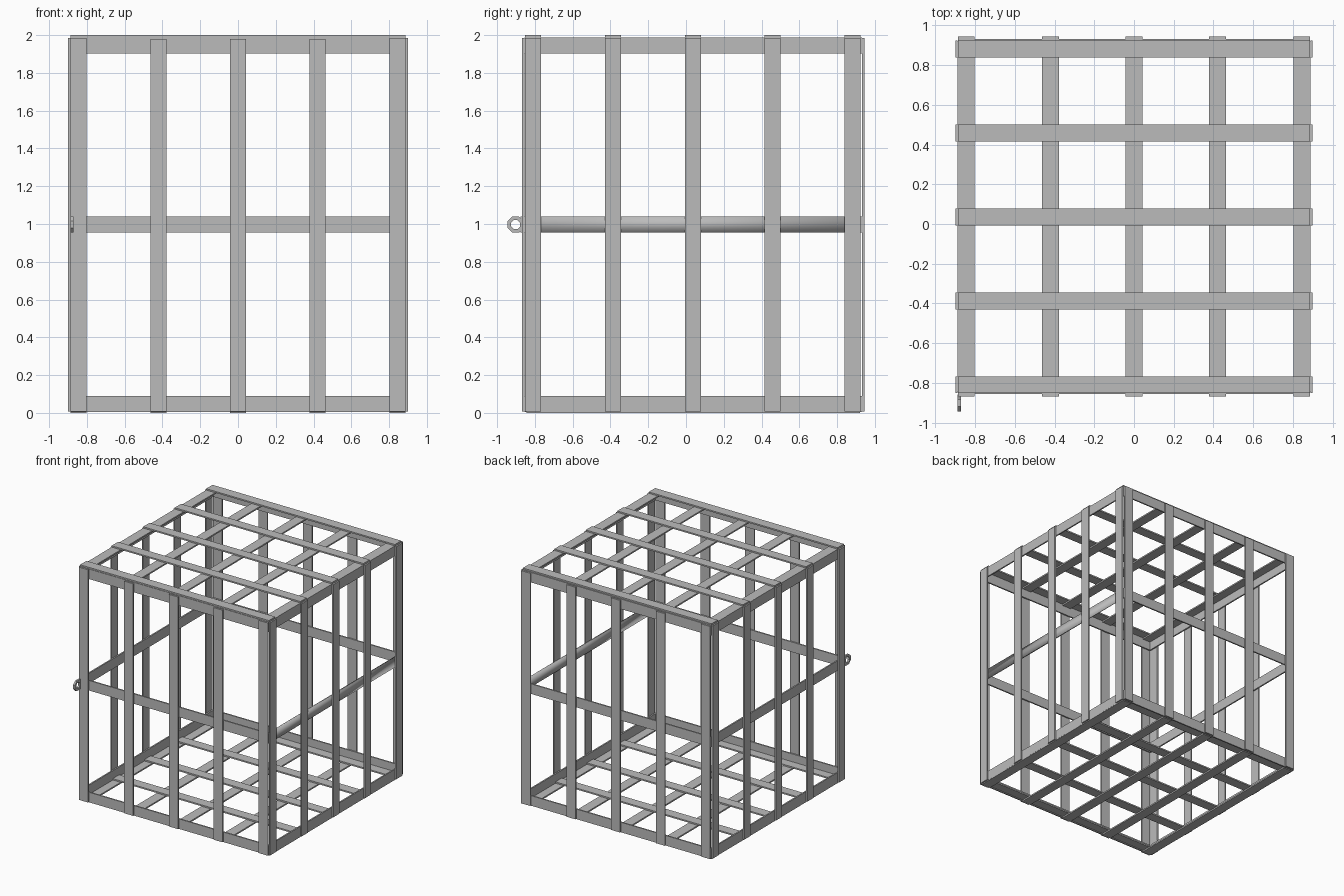
import bpy, bmesh, math
from mathutils import Vector

cube = bpy.data.objects.get("Cube")
if cube:
    bpy.data.objects.remove(cube, do_unlink=True)

# Single steel colour
steel = bpy.data.materials.new("grey_steel")
steel.use_nodes = True
colour = (0.5, 0.5, 0.5, 1)
steel.diffuse_color = colour
steel.node_tree.nodes["Principled BSDF"].inputs["Base Color"].default_value = colour


def finish(name, bm, smooth=False):
    bmesh.ops.recalc_face_normals(bm, faces=bm.faces)
    mesh = bpy.data.meshes.new(name)
    bm.to_mesh(mesh)
    bm.free()
    mesh.materials.append(steel)
    for poly in mesh.polygons:
        poly.use_smooth = smooth
    obj = bpy.data.objects.new(name, mesh)
    bpy.context.collection.objects.link(obj)
    return obj


def bar(name, x, y, z, smooth=False):
    """Flat bar given as (min, max) on each axis."""
    bm = bmesh.new()
    bmesh.ops.create_cube(bm, size=1)
    for v in bm.verts:
        v.co = Vector([lo + (hi - lo) * (c + 0.5)
                       for (lo, hi), c in zip((x, y, z), v.co)])
    return finish(name, bm, smooth)


def span(centre, width=0.085):
    return (centre - width / 2, centre + width / 2)


T = 0.012                                  # bar thickness
FRONT, BACK, SIDE = -0.868, 0.945, 0.9     # outer planes
COLS = [-0.845, -0.42, 0, 0.42, 0.845]     # bar centres across x
ROWS = [-0.81, -0.387, 0.036, 0.459, 0.882]  # bar centres along y
RAILS = {"bottom": 0.048, "middle": 0.998, "top": 1.945}
X_RUN = (-0.887, 0.887)
Y_RUN = (FRONT + 2 * T, BACK - 2 * T)

# Front and back panels: uprights outside, rails inside
for side, plane, inward in (("front", FRONT, 1), ("back", BACK, -1)):
    upright_y = sorted((plane, plane + inward * T))
    rail_y = sorted((plane + inward * T, plane + inward * 2 * T))
    for i, x in enumerate(COLS):
        top = 1.985 if i in (0, 4) else 1.98
        bar(f"{side}_upright_{i + 1}", span(x), upright_y, (0.008, top))
    for level, z in RAILS.items():
        bar(f"{side}_{level}_rail", X_RUN, rail_y, span(z))

# Left and right panels
for side, s in (("left", 1), ("right", -1)):
    upright_x = sorted((s * SIDE, s * (SIDE - T)))
    rail_x = sorted((s * (SIDE - T), s * (SIDE - 2 * T)))
    for i, y in enumerate(ROWS):
        bar(f"{side}_upright_{i + 1}", upright_x, span(y), (0.008, 1.985))
    for level, z in RAILS.items():
        bar(f"{side}_{level}_rail", rail_x, Y_RUN, span(z),
            smooth=(side == "left" and level == "middle"))

# Roof and floor grids: crosswise bars lie over lengthwise bars
for grid, base in (("floor", 0.0), ("roof", 2 - 2 * T)):
    for i, x in enumerate(COLS):
        bar(f"{grid}_long_bar_{i + 1}", span(x), Y_RUN, (base, base + T))
    for i, y in enumerate(ROWS):
        bar(f"{grid}_cross_bar_{i + 1}", X_RUN, span(y), (base + T, base + 2 * T))

# Octagonal latch eye with a round hole, standing out from the front corner
bm = bmesh.new()
rings = []
for x in (-0.888, -0.872):
    for radius in (0.046, 0.026):
        rings.append([bm.verts.new((x, -0.902 + radius * math.cos(a),
                                    0.997 + radius * math.sin(a)))
                      for a in (math.pi * (k + 0.5) / 4 for k in range(8))])
for a, b in ((0, 1), (1, 3), (3, 2), (2, 0)):
    for k in range(8):
        n = (k + 1) % 8
        bm.faces.new((rings[a][k], rings[a][n], rings[b][n], rings[b][k]))
finish("latch_eye", bm)
bar("latch_tab", (-0.888, -0.872), (-0.876, FRONT + T / 2), (0.955, 1.039))
